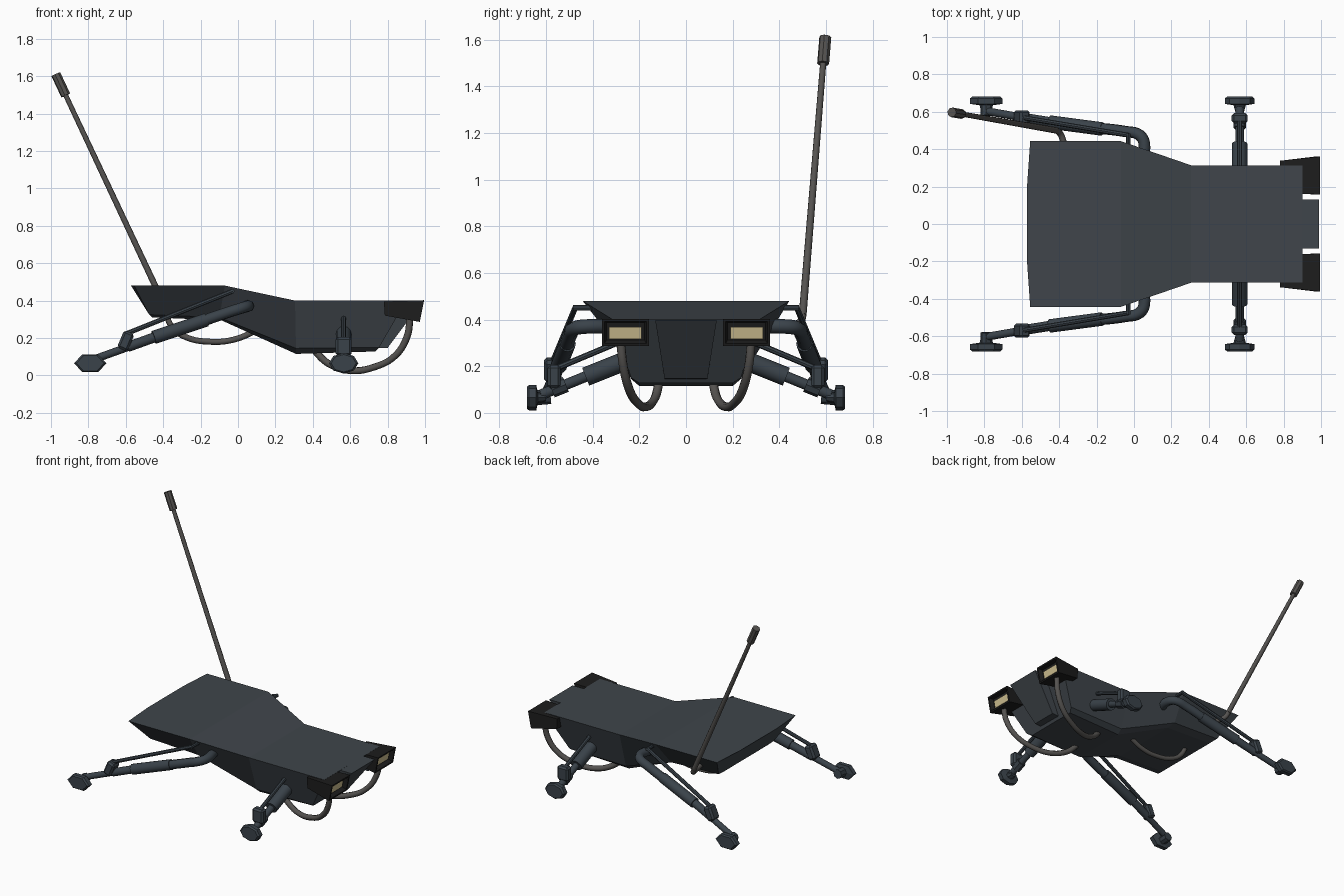
import bpy, bmesh, math
from mathutils import Vector

if "Cube" in bpy.data.objects:
    bpy.data.objects.remove(bpy.data.objects["Cube"])


def material(name, rgb):
    m = bpy.data.materials.new(name)
    m.diffuse_color = (*rgb, 1)
    m.use_nodes = True
    m.node_tree.nodes["Principled BSDF"].inputs["Base Color"].default_value = m.diffuse_color
    return m


HULL = material("hull_grey", (0.05, 0.06, 0.07))
LEG = material("leg_grey", (0.042, 0.055, 0.068))
HOSE = material("hose_grey", (0.09, 0.085, 0.08))
BLACK = material("lamp_black", (0.012, 0.012, 0.012))
GLASS = material("lamp_glass", (0.62, 0.52, 0.28))


def finish(name, bm, mat, smooth=False):
    bmesh.ops.recalc_face_normals(bm, faces=bm.faces)
    me = bpy.data.meshes.new(name)
    bm.to_mesh(me)
    bm.free()
    me.materials.append(mat)
    ob = bpy.data.objects.new(name, me)
    bpy.context.collection.objects.link(ob)
    if smooth:
        bpy.context.view_layer.objects.active = ob
        ob.select_set(True)
        bpy.ops.object.shade_smooth_by_angle(angle=math.radians(40))
        ob.select_set(False)
    return ob


def loft(name, rings, mat, smooth=False):
    """Skin closed rings of equal length and cap both ends."""
    bm = bmesh.new()
    vs = [[bm.verts.new(p) for p in r] for r in rings]
    n = len(vs[0])
    for a, b in zip(vs, vs[1:]):
        for i in range(n):
            j = (i + 1) % n
            bm.faces.new((a[i], a[j], b[j], b[i]))
    bm.faces.new(vs[0])
    bm.faces.new(vs[-1])
    return finish(name, bm, mat, smooth)


def rod(name, a, b, r, mat, sides=12, r2=None):
    """Cylinder or cone between two points."""
    a, b = Vector(a), Vector(b)
    q = (b - a).to_track_quat('Z', 'Y')
    rings = []
    for p, rad in ((a, r), (b, r2 or r)):
        rings.append([p + q @ Vector((rad * math.cos(t), rad * math.sin(t), 0))
                      for t in (2 * math.pi * i / sides for i in range(sides))])
    return loft(name, rings, mat, sides > 6)


def tube(name, pts, r, mat):
    """Smooth bent pipe through points."""
    cu = bpy.data.curves.new(name, 'CURVE')
    cu.dimensions = '3D'
    cu.bevel_depth = r
    cu.bevel_resolution = 2
    cu.resolution_u = 5
    cu.use_fill_caps = True
    sp = cu.splines.new('BEZIER')
    sp.bezier_points.add(len(pts) - 1)
    for bp, p in zip(sp.bezier_points, pts):
        bp.co = p
        bp.handle_left_type = bp.handle_right_type = 'AUTO'
    cu.materials.append(mat)
    ob = bpy.data.objects.new(name, cu)
    bpy.context.collection.objects.link(ob)


def box(name, c, size, mat, tilt=0.0):
    bm = bmesh.new()
    bmesh.ops.create_cube(bm, size=1)
    bmesh.ops.scale(bm, vec=size, verts=bm.verts)
    bmesh.ops.bevel(bm, geom=bm.edges[:], offset=0.012, segments=1, affect='EDGES')
    ob = finish(name, bm, mat)
    ob.location = c
    ob.rotation_euler = (0, tilt, 0)


def foot(name, x, s, rx, rz, sides):
    """Faceted foot pad facing outwards along y."""
    rings = []
    for y, k in ((0.60, 0.3), (0.635, 0.42), (0.642, 1), (0.672, 1), (0.682, 0.85)):
        rings.append([(x + rx * k * math.cos(t), s * y, 0.065 + rz * k * math.sin(t))
                      for t in (2 * math.pi * i / sides for i in range(sides))])
    loft(name, rings, LEG)


# hull: lofted cross-sections, each row is top, chine and keel as (x, half width, z)
def hull_ring(top, chine, keel, bow=0.0):
    half = [(top[0] - bow, top[1] * 0.45, top[2]), top, chine, keel]
    return half + [(x, -y, z) for x, y, z in reversed(half)]


loft("hull", [
    hull_ring((-0.555, .443, .48), (-0.475, .31, .325), (-0.46, .25, .31), 0.017),
    hull_ring((-0.07, .443, .48), (-0.10, .31, .31), (-0.09, .25, .295)),
    hull_ring((0.305, .314, .40), (0.31, .235, .145), (0.31, .20, .115)),
    hull_ring((0.90, .314, .40), (0.755, .235, .15), (0.735, .20, .128)),
], HULL)

# raised nose panel
loft("nose_panel", [
    [(0.85, .132, .40), (0.72, .092, .145), (0.72, -.092, .145), (0.85, -.132, .40)],
    [(0.988, .132, .399), (0.80, .092, .147), (0.80, -.092, .147), (0.988, -.132, .399)],
], HULL)

for s, side in ((1, "left"), (-1, "right")):
    # headlight housing with recessed front and glass
    bm = bmesh.new()
    back = [(0.78, .165, .395), (0.78, .338, .395), (0.785, .338, .32), (0.785, .165, .32)]
    front = [(0.995, .158, .402), (0.995, .361, .402), (0.972, .361, .286), (0.972, .158, .286)]
    vb = [bm.verts.new((x, s * y, z)) for x, y, z in back]
    vf = [bm.verts.new((x, s * y, z)) for x, y, z in front]
    for i in range(4):
        j = (i + 1) % 4
        bm.faces.new((vb[i], vb[j], vf[j], vf[i]))
    bm.faces.new(vb)
    face = bm.faces.new(vf)
    bmesh.ops.recalc_face_normals(bm, faces=bm.faces)
    bmesh.ops.inset_region(bm, faces=[face], thickness=0.016)
    bmesh.ops.inset_region(bm, faces=[face], thickness=0.013, depth=-0.03)
    finish("headlight_housing_" + side, bm, BLACK)
    loft("headlight_glass_" + side, [
        [(x, s * .19, .317), (x, s * .33, .317), (x + .01, s * .33, .368), (x + .01, s * .19, .368)]
        for x in (0.93, 0.955)], GLASS)

    # hanging cable from headlight to belly
    tube("headlight_cable_" + side, [(x, s * y, z) for x, y, z in (
        (.92, .28, .31), (.905, .27, .21), (.84, .245, .105), (.73, .21, .045), (.60, .17, .026),
        (.49, .135, .06), (.43, .12, .11), (.40, .115, .15))], 0.019, HOSE)

    # front leg
    x = 0.565
    rod("front_leg_sleeve_" + side, (x, s * .18, .255), (x, s * .43, .155), .041, LEG)
    rod("front_leg_shaft_" + side, (x, s * .42, .16), (x, s * .62, .078), .023, LEG)
    rod("front_leg_collar_" + side, (x, s * .515, .122), (x, s * .575, .098), .034, LEG, 8)
    box("front_leg_bracket_" + side, (x, s * .565, .155), (.085, .055, .10), LEG)
    rod("front_leg_piston_" + side, (x, s * .26, .315), (x, s * .57, .185), .013, LEG, 8)
    foot("front_foot_" + side, x, s, .078, .055, 8)

    # rear leg
    tube("rear_leg_arm_" + side, [(a, s * b, c) for a, b, c in (
        (.04, .33, .37), (.055, .43, .37), (.03, .475, .363), (-.05, .495, .338), (-.22, .515, .28))],
        .031, LEG)
    rod("rear_leg_sleeve_" + side, (-.17, s * .508, .297), (-.45, s * .545, .203), .036, LEG)
    rod("rear_leg_shaft_" + side, (-.44, s * .543, .206), (-.59, s * .567, .152), .027, LEG)
    rod("rear_leg_shin_" + side, (-.57, s * .565, .158), (-.80, s * .605, .075), .021, LEG)
    rod("rear_foot_joint_" + side, (-.79, s * .58, .07), (-.79, s * .64, .065), .032, LEG, 8)
    box("rear_leg_bracket_" + side, (-.60, s * .57, .185), (.06, .075, .10), LEG, 0.4)
    rod("rear_leg_piston_" + side, (-.03, s * .475, .45), (-.60, s * .57, .222), .013, LEG, 8)
    rod("rear_piston_mount_" + side, (-.03, s * .38, .45), (-.03, s * .485, .45), .012, LEG, 8)
    foot("rear_foot_" + side, -.79, s, .086, .055, 6)

# belly hose
tube("belly_hose", [(-.39, .09, .34), (-.35, .08, .255), (-.28, .07, .205), (-.15, .06, .18),
                    (-.02, .06, .192), (.12, .07, .25)], .016, HOSE)

# antenna with hooked base and thicker tip
base, tip = Vector((-.415, .50, .42)), Vector((-.974, .597, 1.61))
tube("antenna_base", [(-.37, .36, .385), (-.38, .45, .375), (-.40, .49, .39), base], .017, HOSE)
rod("antenna_rod", base, tip, .017, HOSE, 10, .013)
rod("antenna_tip", base.lerp(tip, .905), tip, .026, HOSE, 8)
